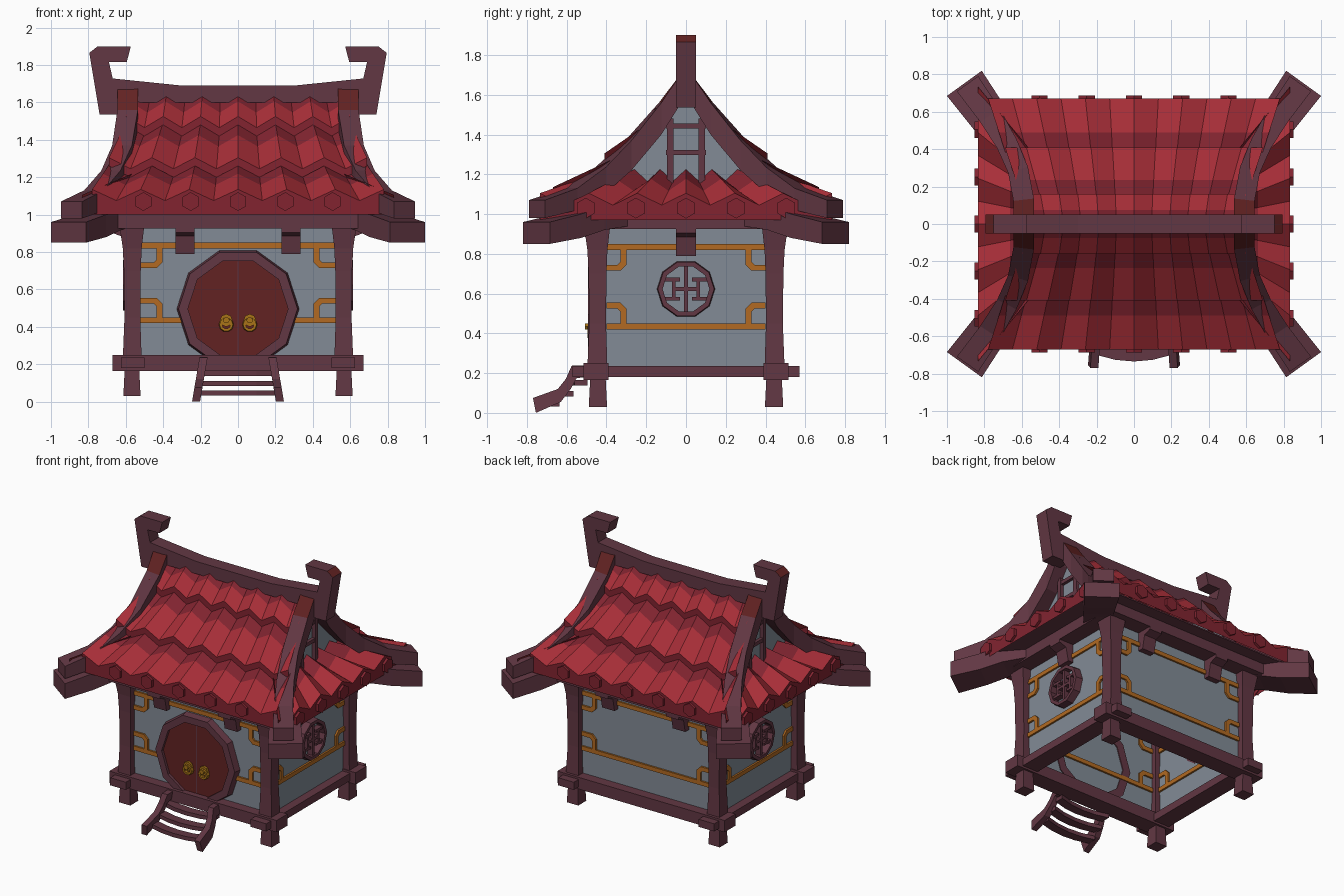
import bpy, bmesh, math
from mathutils import Vector

if "Cube" in bpy.data.objects:
    bpy.data.objects.remove(bpy.data.objects["Cube"])


def mat(name, r, g, b):
    m = bpy.data.materials.new(name)
    lin = lambda c: ((c / 255 + 0.055) / 1.055) ** 2.4 if c > 10 else c / 3295
    m.diffuse_color = (lin(r), lin(g), lin(b), 1)
    m.use_nodes = True
    m.node_tree.nodes["Principled BSDF"].inputs["Base Color"].default_value = m.diffuse_color
    return m


WOOD = mat("plum wood", 98, 55, 67)
WALL = mat("grey plaster", 130, 139, 150)
TILE = mat("red tile", 168, 46, 56)
TILE_DARK = mat("deep red tile", 130, 36, 48)
DOOR = mat("dark red lacquer", 98, 34, 34)
GOLD = mat("gold trim", 178, 106, 34)
BRASS = mat("brass", 168, 116, 24)


def mesh(name, verts, faces, *mats):
    me = bpy.data.meshes.new(name)
    me.from_pydata([tuple(v) for v in verts], [], faces)
    bm = bmesh.new()
    bm.from_mesh(me)
    bmesh.ops.recalc_face_normals(bm, faces=bm.faces)
    bm.to_mesh(me)
    bm.free()
    for m in mats:
        me.materials.append(m)
    ob = bpy.data.objects.new(name, me)
    bpy.context.collection.objects.link(ob)
    return ob


def at(axis, u, v, t):
    return {'x': (t, u, v), 'y': (u, t, v), 'z': (u, v, t)}[axis]


def loft(name, rings, *mats):
    n = len(rings[0])
    faces = [(i * n + j, i * n + (j + 1) % n, (i + 1) * n + (j + 1) % n, (i + 1) * n + j)
             for i in range(len(rings) - 1) for j in range(n)]
    faces += [tuple(range(n)), tuple(range((len(rings) - 1) * n, len(rings) * n))]
    return mesh(name, [v for r in rings for v in r], faces, *mats)


def prism(name, axis, pts, t0, t1, *mats):
    return loft(name, [[at(axis, u, v, t) for u, v in pts] for t in (t0, t1)], *mats)


def box(name, x0, x1, y0, y1, z0, z1, m):
    return prism(name, 'z', [(x0, y0), (x1, y0), (x1, y1), (x0, y1)], z0, z1, m)


def ngon(u, v, r, n, a0=0):
    return [(u + r * math.cos(a0 + 2 * math.pi * i / n), v + r * math.sin(a0 + 2 * math.pi * i / n))
            for i in range(n)]


def ring(name, axis, u, v, r_back, r_front, r_in, t0, t1, n, m):
    loops = [(r_back, t0), (r_front, t1), (r_in, t1), (r_in, t0)]
    verts = [at(axis, a, b, t) for r, t in loops for a, b in ngon(u, v, r, n)]
    faces = [(k * n + j, k * n + (j + 1) % n, (k + 1) % 4 * n + (j + 1) % n, (k + 1) % 4 * n + j)
             for k in range(4) for j in range(n)]
    return mesh(name, verts, faces, m)


def beam(name, pts, widths, heights, sx, sy, *mats):
    # vertical rectangular section swept along a path seen from above
    rings = []
    for i, (x, y, z) in enumerate(pts):
        a, b = pts[max(i - 1, 0)], pts[min(i + 1, len(pts) - 1)]
        d = Vector((b[0] - a[0], b[1] - a[1])).normalized()
        w, h = widths[i] / 2, heights[i]
        rings.append([(sx * (x + s * d.y * w), sy * (y - s * d.x * w), zz)
                      for s, zz in ((-1, z), (1, z), (1, z - h), (-1, z - h))])
    return loft(name, rings, *mats)


# ---- walls, floor frame and eave beam
for s in (-1, 1):
    box("wall_long", -.56, .56, s * .44 - .003, s * .44 + .003, .2, .95, WALL)
    box("wall_end", s * .56 - .003, s * .56 + .003, -.44, .44, .2, .95, WALL)
    box("floor_beam_long", -.67, .67, s * .4525 - .0625, s * .4525 + .0625, .165, .25, WOOD)
    box("floor_beam_end", s * .5625 - .0625, s * .5625 + .0625, -.57, .57, .18, .235, WOOD)
box("eave_beam", -.68, .68, -.56, .56, .925, 1.0, WOOD)
box("soffit", -.82, .82, -.65, .65, 1.0, 1.01, WOOD)

# ---- corner posts, feet and hip beams
hip = [(.59, .03, 1.70), (.59, .13, 1.56), (.62, .29, 1.37), (.68, .43, 1.235), (.77, .58, 1.13), (.89, .75, 1.07)]
rafter = [(.60, .34, 1.06), (.70, .47, 1.04), (.79, .59, 1.0), (.907, .752, .96)]
for sx in (-1, 1):
    for sy in (-1, 1):
        post = [(.25, .055), (.45, .047), (.7, .05), (.82, .056), (.95, .075)]
        loft("post", [[(sx * (.56 + a * w), sy * (.44 + b * w), z) for a, b in ((-.8, -.8), (1, -.8), (1, 1), (-.8, 1))]
                      for z, w in post], WOOD)
        loft("foot", [[(sx * .567 + a * w, sy * .443 + b * w, z) for a, b in ((-1, -1), (1, -1), (1, 1), (-1, 1))]
                      for z, w in ((.03, .046), (.17, .039))], WOOD)
        ob = beam("hip_beam", hip, (.11, .11, .11, .115, .125, .14), (.15, .16, .15, .13, .11, .09), sx, sy, WOOD, DOOR)
        for p in ob.data.polygons:
            if abs(p.center.y) < .12 and p.normal.z > .3:
                p.material_index = 1
        beam("hip_rafter", rafter, (.18, .2, .21, .23), (.12, .12, .12, .11), sx, sy, WOOD)

# ---- gold bands with corner brackets
def bands(name, axis, wall, end, post_w):
    t0, t1 = wall - .016, wall + .016
    for z, dz in ((.835, -1), (.435, 1)):
        prism(name + "_band", axis, [(-end, z - .015), (end, z - .015), (end, z + .015), (-end, z + .015)], t0, t1, GOLD)
        e = end - post_w
        shape = [(e, 0), (e, .09), (e + .03, .12), (end, .12), (end, .09), (e + .045, .09), (e + .03, .075), (e + .03, 0)]
        for s in (-1, 1):
            prism(name + "_bracket", axis, [(s * u, z + dz * v) for u, v in shape], t0, t1, GOLD)


for s in (-1, 1):
    bands("long_trim", 'y', s * .44, .52, .115)
    bands("end_trim", 'x', s * .56, .40, .10)

# ---- round front door
ring("door_frame", 'y', 0, .496, .33, .318, .268, -.43, -.492, 10, WOOD)
prism("door", 'y', ngon(0, .496, .272, 10), -.442, -.472, DOOR)
box("door_seam", -.003, .003, -.475, -.47, .25, .75, WOOD)
for s in (-1, 1):
    prism("knob_plate", 'y', ngon(s * .063, .435, .034, 8), -.47, -.488, BRASS)
    prism("knob", 'y', ngon(s * .063, .435, .018, 6), -.488, -.508, BRASS)
    ring("knob_ring", 'y', s * .063, .412, .04, .036, .022, -.472, -.496, 10, BRASS)

# ---- round lattice windows on both ends
for s in (-1, 1):
    a, b = s * .555, s * .605
    ring("window_frame", 'x', 0, .623, .147, .142, .118, a, s * .615, 10, WOOD)
    bars = [(-.01, .01, -.125, .125), (-.06, .06, -.009, .009)]
    for k in (-1, 1):
        bars.append((k * .062 - .009, k * .062 + .009, -.055, .055))
        for c in (-.048, .048):
            bars.append((min(k * .03, k * .108), max(k * .03, k * .108), c - .009, c + .009))
    for y0, y1, z0, z1 in bars:
        prism("window_bar", 'x', [(y0, .623 + z0), (y1, .623 + z0), (y1, .623 + z1), (y0, .623 + z1)], a, b, WOOD)

# ---- eave corbels
corbel = [(0, .98), (.13, .98), (.13, .905), (.075, .885), (.055, .79), (0, .79)]
for s in (-1, 1):
    for x in (-.283, .283):
        prism("long_corbel", 'x', [(s * (.43 + d), z) for d, z in corbel], x - .05, x + .05, WOOD)
    prism("end_corbel", 'y', [(s * (.55 + d), z) for d, z in corbel], -.05, .05, WOOD)

# ---- front steps
rail = [(-.5, .24), (-.575, .237), (-.605, .17), (-.645, .12), (-.77, .075),
        (-.755, .0), (-.63, .055), (-.58, .12), (-.55, .175), (-.5, .18)]
for s in (-1, 1):
    ob = prism("step_rail", 'x', rail, s * .162, s * .205, WOOD)
    for v in ob.data.vertices:
        v.co.x += s * (.24 - v.co.z) * .17
for y, z in ((-.56, .15), (-.63, .095), (-.70, .045)):
    arc = [(x, y - .035 * (1 - (x / .2) ** 2)) for x in (-.2, -.1, 0, .1, .2)]
    prism("step", 'z', arc + [(x, v + .065) for x, v in reversed(arc)], z - .012, z + .016, WOOD)


# ---- tiled roof: zigzag rows, each ending in a drop edge
def tiles(name, place, rows, flat):
    for r, (d0, z0, p0, d1, z1, p1) in enumerate(rows):
        ks = range(-6, 7)
        verts = []
        for t, drop in ((0, 0), (.4, 0), (1, 0), (1, 1)):
            for k in ks:
                z = z0 + (z1 - z0) * t + (.03 if k % 2 == 0 else -.03)
                if drop:
                    z = flat if r == len(rows) - 1 else z - .045
                verts.append(place(k / 2 * (p0 + (p1 - p0) * t), d0 + (d1 - d0) * t, z))
        faces = [(i * 13 + j, i * 13 + j + 1, i * 13 + j + 14, i * 13 + j + 13) for i in range(3) for j in range(12)]
        ob = mesh(name, verts, faces, TILE, TILE_DARK)
        for i, p in enumerate(ob.data.polygons):
            p.material_index = 0 if 12 <= i < 24 else 1
        if sum(p.normal.z for p in ob.data.polygons) < 0:
            ob.data.flip_normals()


slope = [(.02, 1.63, .19, .16, 1.495, .2), (.12, 1.475, .198, .41, 1.275, .23), (.37, 1.245, .228, .67, 1.105, .26)]
skirt = [(.55, 1.195, .13, .835, 1.075, .245)]
for s in (-1, 1):
    tiles("roof_slope", lambda a, d, z: (a, s * d, z), slope, 1.0)
    tiles("roof_skirt", lambda a, d, z: (s * d, a, z), skirt, .97)
    for i in range(-2, 3):
        prism("long_tile_cap", 'y', ngon(i * .253, 1.07, .05, 6, math.pi / 6), s * .665, s * .688, TILE_DARK)
        prism("end_tile_cap", 'x', ngon(i * .252, 1.03, .052, 6, math.pi / 6), s * .83, s * .853, TILE_DARK)

# ---- gables with lattice
tri = [(-.4, 1.12), (.4, 1.12), (.25, 1.32), (.05, 1.55), (-.05, 1.55), (-.25, 1.32)]
for s in (-1, 1):
    prism("gable", 'x', tri, s * .54, s * .55, WALL)
    for k in (-1, 1):
        box("gable_post", s * .56 - .015, s * .56 + .015, k * .08 - .016, k * .08 + .016, 1.15, 1.48, WOOD)
    for z in (1.31, 1.443):
        box("gable_rail", s * .56 - .012, s * .56 + .012, -.1, .1, z - .013, z + .013, WOOD)

# ---- ridge with hooked ends
half = [(.3, 1.69), (.67, 1.728), (.69, 1.815), (.595, 1.815), (.573, 1.9), (.75, 1.9), (.795, 1.865),
        (.74, 1.535), (.6, 1.535), (.54, 1.6)]
ob = prism("ridge", 'y', half + [(-x, z) for x, z in reversed(half)], -.05, .05, WOOD, DOOR)
for p in ob.data.polygons:
    if abs(p.normal.x) > .3 and p.normal.z > .3:
        p.material_index = 1
